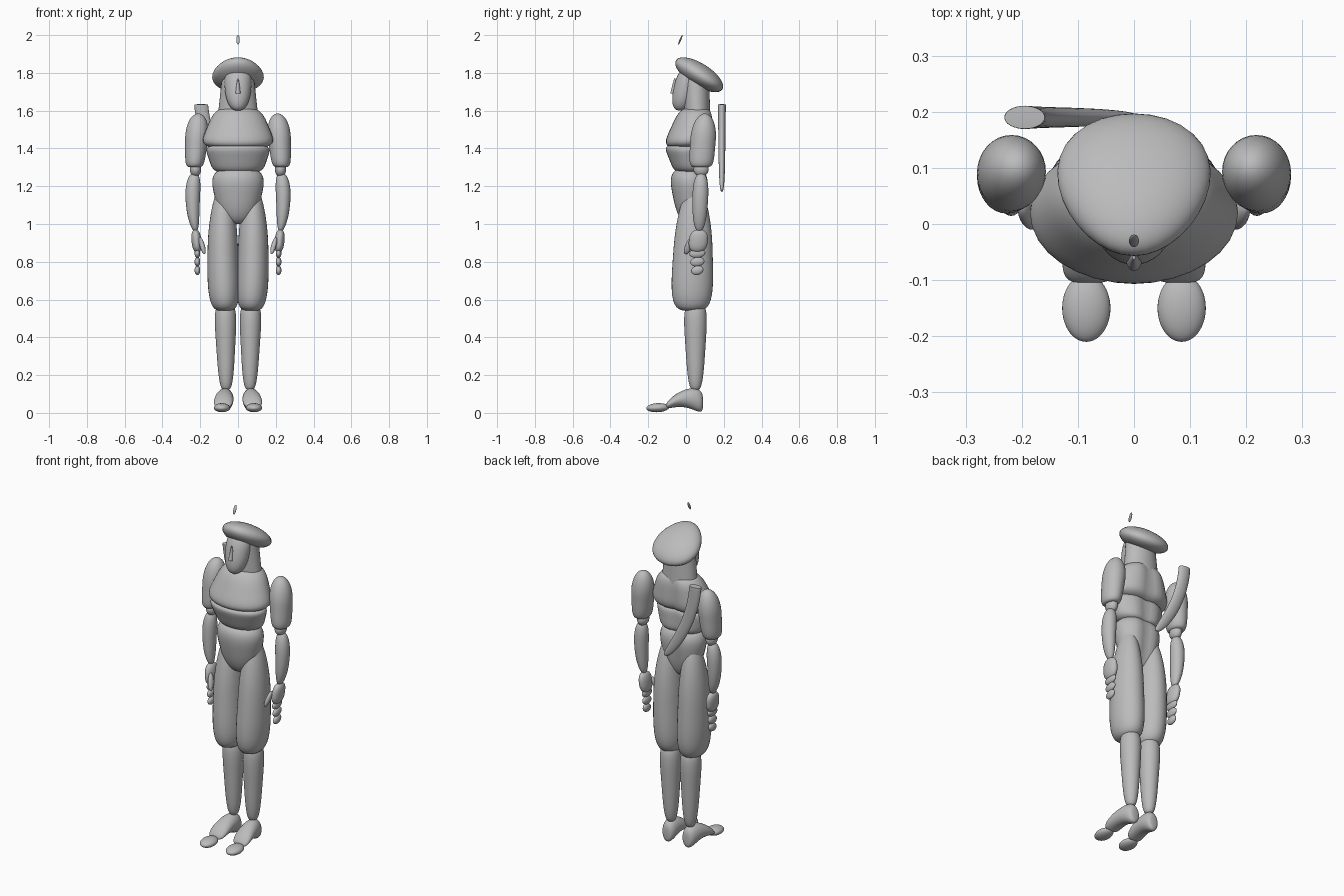
import bpy, bmesh
from math import cos, sin, pi, exp, radians
from mathutils import Vector

if "Cube" in bpy.data.objects:
    bpy.data.objects.remove(bpy.data.objects["Cube"], do_unlink=True)

grey = bpy.data.materials.new("plain grey")
grey.use_nodes = True
TONE = (0.5, 0.5, 0.5, 1)
grey.diffuse_color = TONE
grey.node_tree.nodes["Principled BSDF"].inputs["Base Color"].default_value = TONE

SEGMENTS = 32
RINGS = 26
FLAT = 40    # end exponent that gives a cut-off end
ROUND = 2    # end exponent that gives an elliptical end


def finish(ob):
    ob.data.materials.append(grey)
    bpy.ops.object.select_all(action='DESELECT')
    ob.select_set(True)
    bpy.context.view_layer.objects.active = ob
    bpy.ops.object.shade_smooth_by_angle(angle=radians(40))


def pod(name, start, end, size, end_size=None, start_shape=ROUND, end_shape=None,
        bow=(0, 0, 0), axis='z', side=1, groove=0):
    """Tapered solid of elliptical rings between two points, with superelliptic ends."""
    start, end, bow, size = Vector(start), Vector(end), Vector(bow), Vector(size)
    end_size = Vector(end_size) if end_size else size
    end_shape = end_shape or start_shape
    bm = bmesh.new()
    rings = []
    for k in range(RINGS + 1):
        u = -cos(pi * k / RINGS)
        t = (u + 1) / 2
        n = start_shape if u < 0 else end_shape
        cap = max(0, 1 - abs(u) ** n) ** (1 / n)
        centre = start.lerp(end, t) + bow * (1 - u * u)
        radii = size.lerp(end_size, t) * cap
        ring = []
        for i in range(SEGMENTS):
            angle = 2 * pi * i / SEGMENTS
            a, b = radii.x * cos(angle), radii.y * sin(angle)
            if b > 0:
                b -= min(b, groove * cap * exp(-(a / 0.04) ** 2))
            p = centre + (Vector((a, b, 0)) if axis == 'z' else Vector((a, 0, b)))
            p.x *= side
            ring.append(bm.verts.new(p))
        rings.append(ring)
    for low, high in zip(rings, rings[1:]):
        for i in range(SEGMENTS):
            j = (i + 1) % SEGMENTS
            bm.faces.new((low[i], low[j], high[j], high[i]))
    bmesh.ops.remove_doubles(bm, verts=bm.verts, dist=0.00001)
    bmesh.ops.recalc_face_normals(bm, faces=bm.faces)
    mesh = bpy.data.meshes.new(name)
    bm.to_mesh(mesh)
    bm.free()
    ob = bpy.data.objects.new(name, mesh)
    bpy.context.collection.objects.link(ob)
    finish(ob)


# Torso, with a groove down the spine
pod("chest", start=(0, .06, 1.62), end=(0, .01, 1.4), size=(.12, .09),
    end_size=(.21, .14), start_shape=4, groove=.02)
pod("ribcage", start=(0, 0, 1.42), end=(0, .03, 1.27), size=(.18, .12),
    end_size=(.13, .09), start_shape=5, groove=.02)
pod("waist", start=(0, .02, 1.3), end=(0, .03, 1), size=(.16, .12),
    end_size=(.09, .07), start_shape=3, groove=.02)

# Head
pod("neck_and_hair", start=(0, .06, 1.54), end=(0, .05, 1.82), size=(.11, .07),
    end_size=(.08, .07), start_shape=12)
pod("face", start=(0, -.03, 1.6), end=(0, .03, 1.84), size=(.06, .06),
    end_size=(.08, .07), start_shape=2.5)
pod("nose", start=(0, -.06, 1.77), end=(0, -.06, 1.69), size=(.003, .003),
    end_size=(.015, .024), start_shape=FLAT)

# Beret: a puffed disc, narrower at the front and tilted back
bpy.ops.mesh.primitive_uv_sphere_add(segments=SEGMENTS, ring_count=RINGS,
                                     location=(0, .07, 1.79), rotation=(radians(-32), 0, 0))
beret = bpy.context.object
beret.name = "beret"
beret.scale = (.135, .145, .06)
for v in beret.data.vertices:
    v.co.x *= 1 + v.co.y / 6
finish(beret)
pod("floating_plume", start=(0, -.04, 1.95), end=(0, -.02, 2), size=(.009, .005))

# Curved sheath across the back
pod("back_sheath", start=(-.195, .19, 1.635), end=(0, .19, 1.17), size=(.037, .021),
    end_size=(.037, .015), start_shape=FLAT, end_shape=3, bow=(-.04, 0, 0))

for label, side in (("left_", 1), ("right_", -1)):
    # Arms
    pod(label + "upper_arm", start=(.21, .1, 1.585), end=(.23, .08, 1.3), size=(.07, .07),
        end_size=(.05, .065), end_shape=6, side=side)
    pod(label + "elbow", start=(.225, .08, 1.33), end=(.225, .08, 1.25), size=(.03, .04),
        side=side)
    pod(label + "forearm", start=(.23, .08, 1.27), end=(.225, .07, .96), size=(.046, .046),
        end_size=(.028, .036), start_shape=2.5, bow=(.012, 0, 0), side=side)

    # Hands
    pod(label + "palm", start=(.225, .07, .97), end=(.215, .06, .85), size=(.026, .05),
        start_shape=2.5, side=side)
    pod(label + "thumb", start=(.2, .03, .93), end=(.178, 0, .84), size=(.014, .02),
        side=side)
    for joint in range(3):
        top = .87 - .045 * joint
        pod(f"{label}finger_joint_{joint + 1}", start=(.215, .065, top),
            end=(.215, .055, top - .05), size=(.015, .042 - .005 * joint), side=side)

    # Legs in baggy breeches
    pod(label + "breeches", start=(.075, .045, 1.22), end=(.07, .03, .54), size=(.07, .085),
        end_size=(.09, .12), end_shape=4, bow=(.008, 0, 0), side=side)
    pod(label + "shin", start=(.067, .05, .58), end=(.063, .05, .12), size=(.064, .068),
        end_size=(.036, .038), start_shape=4, side=side)

    # Feet
    pod(label + "foot", start=(.065, .09, .055), end=(.08, -.105, .036), size=(.042, .07),
        end_size=(.055, .022), start_shape=4, bow=(0, 0, .03), axis='y', side=side)
    pod(label + "toes", start=(.085, -.09, .03), end=(.085, -.21, .025), size=(.043, .024),
        axis='y', side=side)
